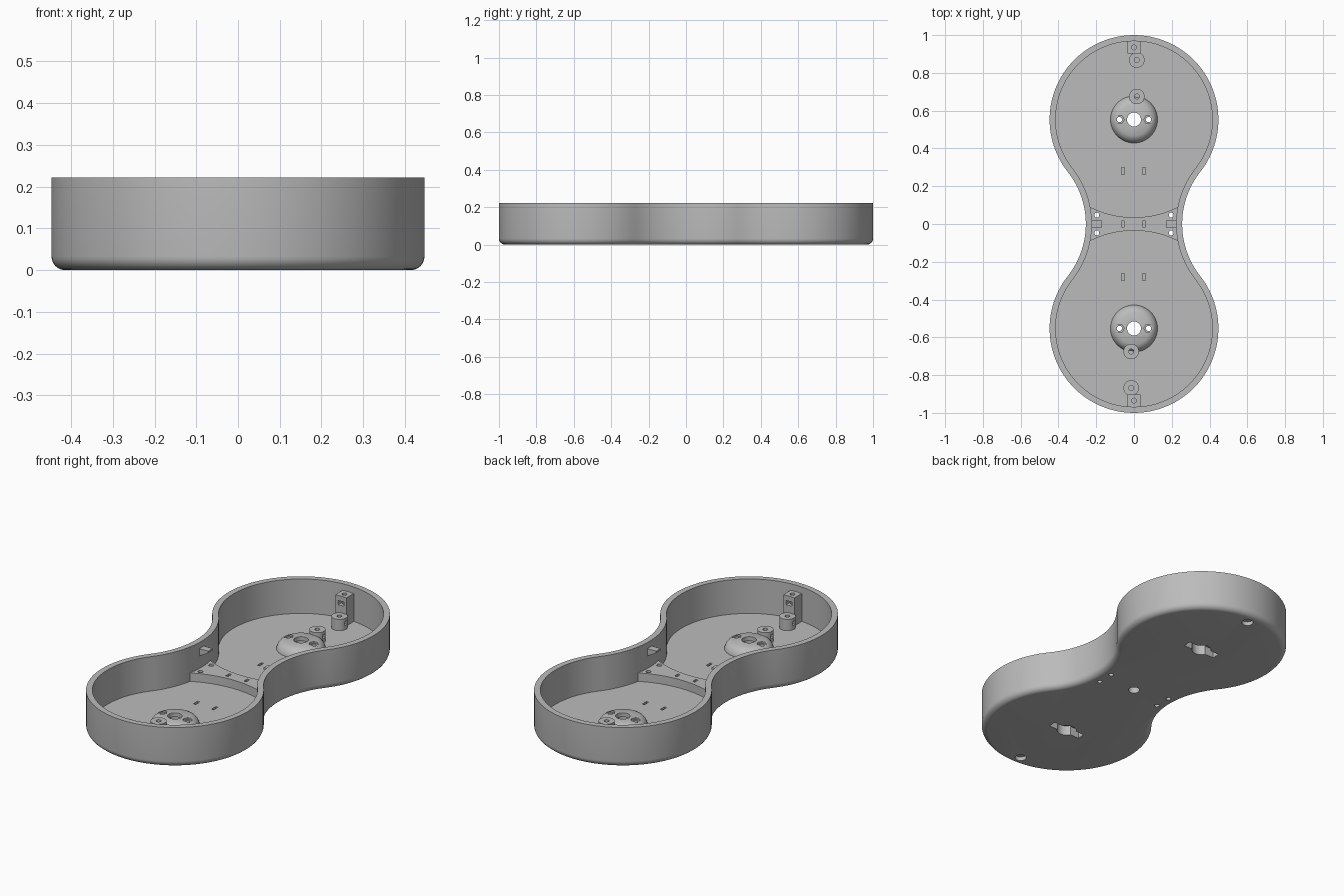
import bpy, bmesh
from math import sin, cos, pi, radians, atan2, sqrt, hypot

if "Cube" in bpy.data.objects:
    bpy.data.objects.remove(bpy.data.objects["Cube"], do_unlink=True)

grey = bpy.data.materials.new("plain grey")
grey.use_nodes = True
grey.diffuse_color = (0.5, 0.5, 0.5, 1)
grey.node_tree.nodes["Principled BSDF"].inputs["Base Color"].default_value = (0.5, 0.5, 0.5, 1)

HEIGHT, FLOOR, WALL, FILLET = 0.222, 0.031, 0.032, 0.033
LOBE_Y, LOBE_R = 0.553, 0.447
WAIST_X, WAIST_R = 0.70, 0.445
BRIDGE_TOP = 0.078


def loft(name, rings):
    """Closed solid through matching rings of points."""
    bm = bmesh.new()
    loops = [[bm.verts.new(p) for p in ring] for ring in rings]
    n = len(loops[0])
    for a, b in zip(loops, loops[1:]):
        for i in range(n):
            j = (i + 1) % n
            bm.faces.new((a[i], a[j], b[j], b[i]))
    bm.faces.new(loops[0][::-1])
    bm.faces.new(loops[-1])
    bmesh.ops.recalc_face_normals(bm, faces=bm.faces)
    mesh = bpy.data.meshes.new(name)
    bm.to_mesh(mesh)
    bm.free()
    mesh.materials.append(grey)
    ob = bpy.data.objects.new(name, mesh)
    bpy.context.collection.objects.link(ob)
    return ob


def arc(cx, cy, r, a0, a1, n):
    return [(cx + r * cos(a0 + (a1 - a0) * i / n), cy + r * sin(a0 + (a1 - a0) * i / n))
            for i in range(n)]


def prism(name, pts, z0, z1):
    return loft(name, [[(x, y, z) for x, y in pts] for z in (z0, z1)])


def cyl(name, x, y, r, z0, z1, n=32):
    return prism(name, arc(x, y, r, 0, 2 * pi, n), z0, z1)


def box(name, x, y, w, d, z0, z1):
    w, d = w / 2, d / 2
    return prism(name, [(x - w, y - d), (x + w, y - d), (x + w, y + d), (x - w, y + d)], z0, z1)


def cut(targets, cutter):
    """Subtract the cutter from each target, then discard it."""
    cutter.hide_render = True
    for ob in targets:
        mod = ob.modifiers.new("cut", 'BOOLEAN')
        mod.operation, mod.solver, mod.object = 'DIFFERENCE', 'EXACT', cutter
        bpy.context.view_layer.objects.active = ob
        bpy.ops.object.modifier_apply(modifier=mod.name)
    bpy.data.objects.remove(cutter, do_unlink=True)


def outline(inset):
    """Hourglass outline: two round lobes joined by tangent concave waists."""
    t = atan2(LOBE_Y, WAIST_X)
    r, w = LOBE_R - inset, WAIST_R + inset
    return (arc(0, LOBE_Y, r, -t, pi + t, 64) + arc(-WAIST_X, 0, w, t, -t, 24)
            + arc(0, -LOBE_Y, r, pi - t, 2 * pi + t, 64) + arc(WAIST_X, 0, w, pi + t, pi - t, 24))


# Tray shell: rounded bottom edge, outer wall, rim, inner wall, floor
profile = [(FILLET * (1 - sin(a)), FILLET * (1 - cos(a)))
           for a in (radians(15 * i) for i in range(7))]
profile += [(0, HEIGHT), (WALL, HEIGHT), (WALL, FLOOR)]
shell = loft("tray_shell", [[(x, y, z) for x, y in outline(d)] for d, z in profile])

# Raised bridge across the waist, edged by arcs about the lobe centres
R, half = LOBE_Y - 0.035, 0.238
xs = [half * (i / 12 - 1) for i in range(25)]
edge = [(x, -LOBE_Y + sqrt(R * R - x * x)) for x in xs]
bridge = prism("waist_bridge", [(x, -y) for x, y in edge] + edge[::-1], 0.02, BRIDGE_TOP)
parts = [shell, bridge]

for s, end in ((1, "back"), (-1, "front")):
    # Domed motor hub on the floor
    hub = loft(end + "_hub", [[(x, y, z) for x, y in arc(0, s * LOBE_Y, r, 0, 2 * pi, 48)]
                              for r, z in ((0.125, 0.025), (0.124, 0.036), (0.118, 0.052),
                                           (0.106, 0.067), (0.085, 0.078))])
    both = [shell, hub]
    cut(both, cyl("shaft_cutter", 0, s * LOBE_Y, 0.037, -0.1, 0.2))
    cut(both, cyl("recess_cutter", 0, s * LOBE_Y, 0.05, -0.1, 0.055))
    cut(both, box("slot_cutter", 0, s * LOBE_Y, 0.2, 0.045, -0.1, 0.05))
    for x in (-0.077, 0.077):
        cut([hub], cyl("screw_cutter", x, s * LOBE_Y, 0.014, 0, 0.2, 20))
        cut([hub], cyl("nut_cutter", x, s * LOBE_Y, 0.025, 0.068, 0.2, 6))

    # Round bosses with a blind hole and a side slot
    for label, y in (("inner", 0.675), ("outer", 0.868)):
        boss = cyl(f"{end}_{label}_boss", s * 0.015, s * y, 0.041, 0.025, 0.094)
        cut([boss], cyl("hole_cutter", s * 0.015, s * y, 0.013, 0.05, 0.2, 20))
        cut([boss], box("side_cutter", s * 0.045, s * y, 0.06, 0.024, 0.055, 0.075))
        parts.append(boss)

    # Square fastening post against the end wall
    post = box(end + "_post", 0, s * 0.941, 0.068, 0.076, 0.025, 0.186)
    cut([post], cyl("hole_cutter", 0, s * 0.935, 0.013, 0.12, 0.3, 20))
    cut([post], box("nut_slot_cutter", 0, s * 0.9, 0.034, 0.09, 0.135, 0.158))
    parts += [hub, post]

    # Screw recess under the post
    cut([shell], cyl("foot_cutter", 0, s * 0.93, 0.03, -0.1, 0.022))

    # Wedge catch on the waist wall
    catch = loft(("left" if s > 0 else "right") + "_catch",
                 [[(s * 0.235, y, 0.14), (s * 0.235, y, 0.188),
                   (s * 0.17, y, 0.188), (s * 0.17, y, 0.178)] for y in (-0.019, 0.019)])
    parts.append(catch)

    # Cable tie slots in the lobe floor
    for x in (-0.058, 0.053):
        cut([shell], box("tie_cutter", x, s * 0.28, 0.014, 0.038, 0.012, 0.1))

    # Through holes at the waist
    for y in (-0.047, 0.047):
        cut([shell, bridge], cyl("waist_hole_cutter", s * 0.197, y, 0.013, -0.1, 0.1, 20))

# Tie slots in the bridge and the recess beneath it
for x in (-0.058, 0.053):
    cut([bridge], box("tie_cutter", x, 0, 0.014, 0.03, 0.055, 0.1))
cut([shell, bridge], cyl("centre_cutter", 0, 0, 0.03, -0.1, 0.045))

# Smooth the curved walls, keep the corners crisp
bpy.ops.object.select_all(action='DESELECT')
for ob in parts:
    ob.select_set(True)
bpy.context.view_layer.objects.active = shell
bpy.ops.object.shade_smooth_by_angle(angle=radians(30))
